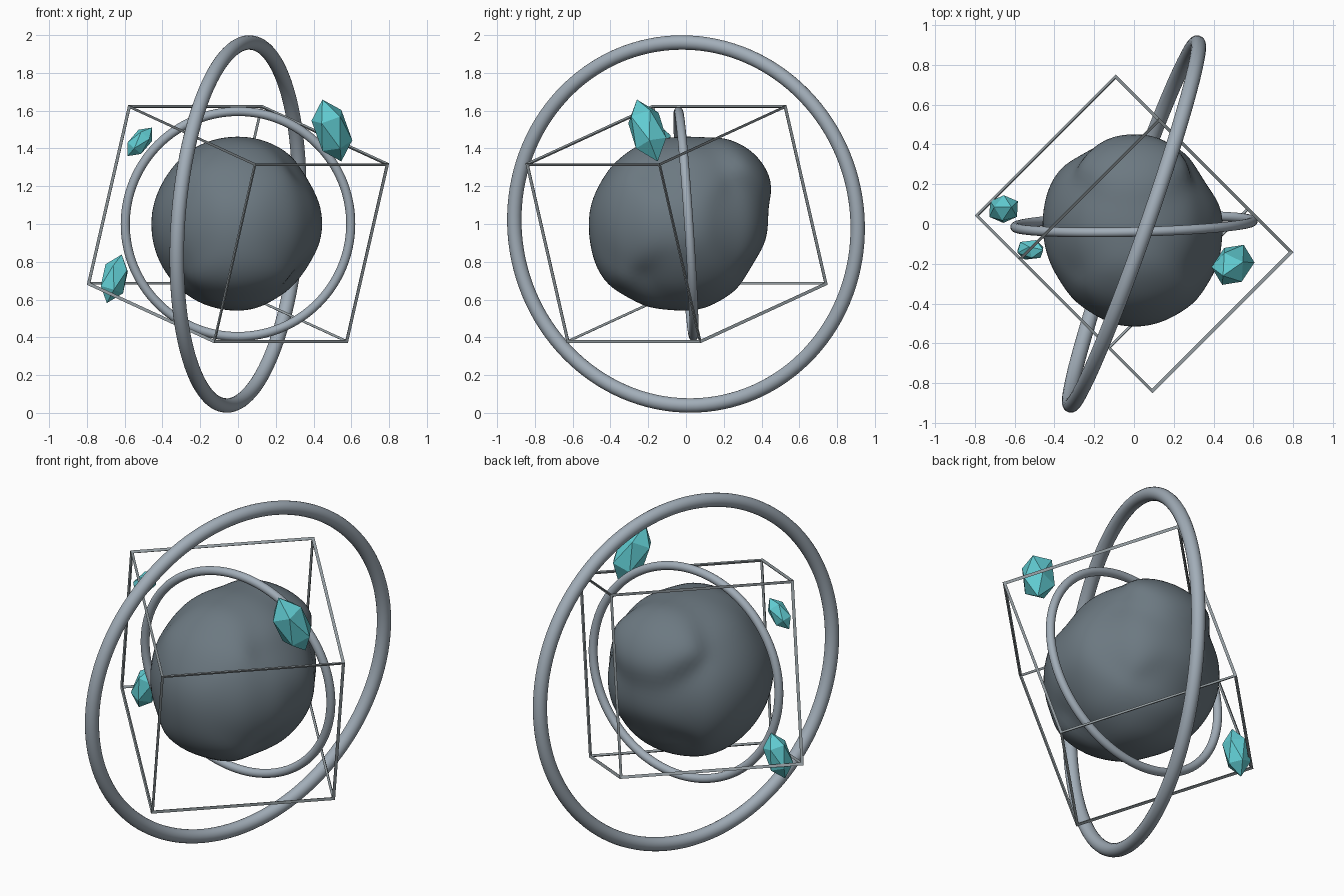
import bpy, bmesh
from math import cos, sin, radians, exp
from mathutils import Vector, Matrix

if "Cube" in bpy.data.objects:
    bpy.data.objects.remove(bpy.data.objects["Cube"])

C = Vector((0, 0, 1))


def material(name, rgb):
    m = bpy.data.materials.new(name)
    m.diffuse_color = (*rgb, 1)
    m.use_nodes = True
    m.node_tree.nodes["Principled BSDF"].inputs["Base Color"].default_value = m.diffuse_color
    return m


CORE = material("dark slate", (0.15, 0.19, 0.22))
RING = material("pale steel", (0.36, 0.42, 0.48))
FRAME = material("grey metal", (0.29, 0.33, 0.35))
TEAL = material("teal crystal", (0.12, 0.61, 0.65))


def finish(name, mat, smooth):
    ob = bpy.context.object
    ob.name = name
    ob.data.materials.append(mat)
    if smooth:
        bpy.ops.object.shade_smooth()
    return ob


def ring(name, normal, major, minor):
    bpy.ops.mesh.primitive_torus_add(
        location=C, rotation=Vector(normal).to_track_quat('Z', 'Y').to_euler(),
        major_radius=major, minor_radius=minor,
        major_segments=128, minor_segments=20)
    finish(name, RING, True)


# Lumpy core: radii every 30 degrees round the three main sections,
# blended smoothly over the sphere
SECTIONS = [
    ((1, 0, 0), (0, 0, 1),
     [.447, .435, .46, .463, .465, .455, .457, .46, .462, .457, .44, .43]),
    ((0, 1, 0), (0, 0, 1),
     [.43, .50, .50, .458, .487, .50, .517, .527, .488, .46, .44, .41]),
    ((1, 0, 0), (0, 1, 0),
     [.445, .41, .44, .435, .43, .465, .46, .465, .49, .515, .50, .47]),
]
samples = []
for u, v, radii in SECTIONS:
    for i, r in enumerate(radii):
        a = radians(30 * i)
        samples.append((Vector(u) * cos(a) + Vector(v) * sin(a), r))
# high shoulder at the back
samples.append((Vector((0, cos(radians(43)), sin(radians(43)))), .535))

bpy.ops.mesh.primitive_ico_sphere_add(subdivisions=5, radius=1, location=C)
core = finish("lumpy_core", CORE, True)
for vert in core.data.vertices:
    d = vert.co.normalized()
    weights = [(exp(22 * (d.dot(s) - 1)), r) for s, r in samples]
    vert.co = d * (sum(w * r for w, r in weights) / sum(w for w, _ in weights))

# Two orbit rings
ring("large_ring", (0.942, -0.33, -0.066), 0.963, 0.038)
ring("small_ring", (-0.025, 1, 0.067), 0.597, 0.024)

# Tilted open cube frame
e1 = Vector((1, 1, 0)).normalized()
e3 = Vector((0.2185, -0.2185, 0.951)).normalized()
e2 = e3.cross(e1)
rot = Matrix((e1, e2, e3)).transposed()
bpy.ops.mesh.primitive_cube_add(size=0.99, location=(0, -0.05, 1),
                                rotation=rot.to_euler())
frame = finish("cube_frame", FRAME, False)
wire = frame.modifiers.new("bars", 'WIREFRAME')
wire.thickness = 0.02

# Floating crystals: stretched low-poly spheres (place, long axis, radius)
for i, (place, axis, r) in enumerate([
        ((0.497, -0.205, 1.495), (-0.05, -0.055, 0.164), 0.10),
        ((-0.52, -0.13, 1.435), (0.063, 0.0, 0.074), 0.055),
        ((-0.655, 0.075, 0.71), (0.04, 0.01, 0.13), 0.075)]):
    bpy.ops.mesh.primitive_ico_sphere_add(
        subdivisions=1, radius=r, location=place,
        rotation=Vector(axis).to_track_quat('Z', 'Y').to_euler())
    bpy.context.object.scale = (1, 1, 1.8)
    finish(f"crystal_{i + 1}", TEAL, False)
